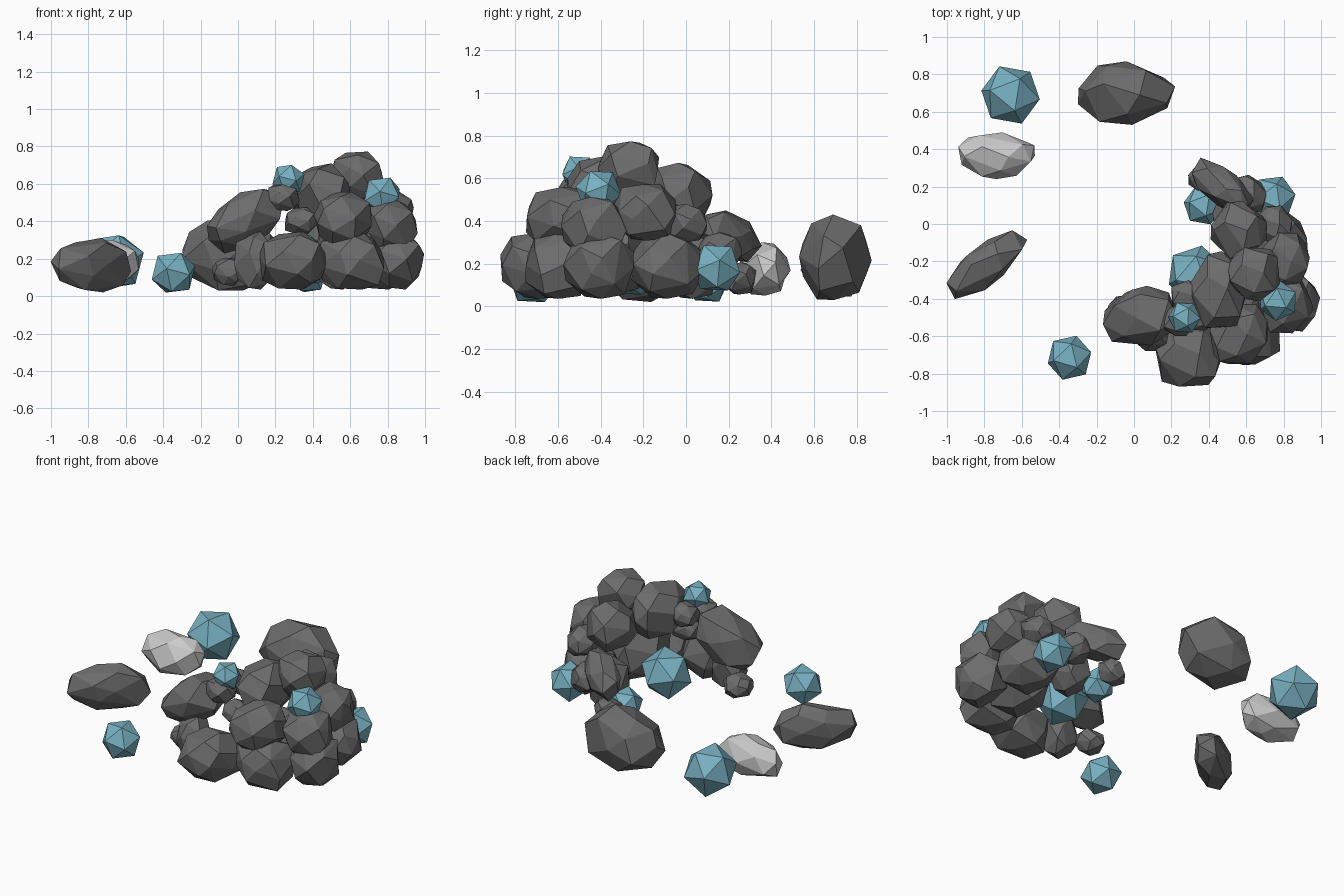
import bpy, bmesh, math, random
from mathutils import Vector, Euler

if "Cube" in bpy.data.objects:
    bpy.data.objects.remove(bpy.data.objects["Cube"])


def material(name, rgb):
    m = bpy.data.materials.new(name)
    m.diffuse_color = (*rgb, 1)
    m.use_nodes = True
    m.node_tree.nodes["Principled BSDF"].inputs["Base Color"].default_value = m.diffuse_color
    return m


dark = material("dark_stone", (0.15, 0.15, 0.15))
pale = material("pale_stone", (0.62, 0.62, 0.62))
blue = material("blue_crystal", (0.19, 0.44, 0.54))


def finish(bm, name, mat):
    bmesh.ops.recalc_face_normals(bm, faces=bm.faces)
    me = bpy.data.meshes.new(name)
    bm.to_mesh(me)
    bm.free()
    me.materials.append(mat)
    ob = bpy.data.objects.new(name, me)
    bpy.context.collection.objects.link(ob)
    return ob


def rock(name, centre, half, rot=(0, 0, 0), seed=0, mat=dark, n=22):
    """Faceted boulder: hull of jittered points on a slightly boxy ellipsoid, fitted to its half sizes."""
    rng = random.Random(seed)
    pts = []
    for i in range(n):
        z = 1 - 2 * (i + 0.5) / n
        a = i * 2.39996 + rng.uniform(-0.3, 0.3)
        r = math.sqrt(1 - z * z)
        p = Vector((r * math.cos(a), r * math.sin(a), z))
        p /= sum(abs(c) ** 2.4 for c in p) ** (1 / 2.4)
        pts.append(p * rng.uniform(0.93, 1.05))
    for k in range(3):
        lo, hi = min(p[k] for p in pts), max(p[k] for p in pts)
        for p in pts:
            p[k] = (2 * (p[k] - lo) / (hi - lo) - 1) * half[k]
    e = Euler([math.radians(d) for d in rot]).to_matrix()
    bm = bmesh.new()
    for p in pts:
        bm.verts.new(e @ p + Vector(centre))
    hull = bmesh.ops.convex_hull(bm, input=bm.verts)
    loose = [v for v in hull["geom_interior"] if isinstance(v, bmesh.types.BMVert)]
    bmesh.ops.delete(bm, geom=loose, context='VERTS')
    bmesh.ops.dissolve_limit(bm, angle_limit=math.radians(11), verts=bm.verts, edges=bm.edges)
    return finish(bm, name, mat)


def crystal(name, x, y, z, r, turn):
    bm = bmesh.new()
    bmesh.ops.create_icosphere(bm, subdivisions=1, radius=r)
    ob = finish(bm, name, blue)
    ob.location = (x, y, z)
    ob.rotation_euler = (0.55, 0.1, turn)


# Loose stones around the pile
rock("loose_rock_back", (-0.04, 0.70, 0.23), (0.26, 0.17, 0.20), seed=1)
rock("loose_rock_left", (-0.785, -0.215, 0.165), (0.25, 0.105, 0.145), (0, 0, 36), 2)
rock("pale_rock", (-0.735, 0.365, 0.175), (0.205, 0.125, 0.125), seed=3, mat=pale)

# Leaning slabs at the two ends of the pile, and the large stone bridging them
rock("leaning_slab_front", (0.04, -0.49, 0.41), (0.225, 0.16, 0.135), (0, -35, 0), 4)
rock("leaning_slab_back", (0.47, 0.20, 0.33), (0.19, 0.095, 0.105), (0, -18, -37), 5)
rock("bridging_rock", (0.45, -0.35, 0.54), (0.155, 0.205, 0.17), seed=6)
rock("core_rock", (0.60, -0.36, 0.24), (0.18, 0.20, 0.19), seed=7)

# Bottom course, all resting near the ground: x, y, half width, half depth
base = [(0.29, -0.70, 0.18, 0.17), (0.60, -0.60, 0.18, 0.155), (0.855, -0.41, 0.14, 0.165),
        (0.76, -0.08, 0.17, 0.18), (0.09, -0.58, 0.11, 0.10), (0.53, 0.03, 0.11, 0.12)]
for i, (x, y, hx, hy) in enumerate(base):
    rock(f"base_rock_{i + 1}", (x, y, 0.19), (hx, hy, 0.155), seed=10 + i)

# Upper courses: x, y, z, half width
upper = [(0.56, -0.59, 0.41, 0.155), (0.81, -0.43, 0.37, 0.15), (0.80, -0.19, 0.44, 0.14),
         (0.75, 0.00, 0.39, 0.095), (0.61, 0.16, 0.25, 0.10),
         (0.64, -0.27, 0.64, 0.14), (0.56, -0.03, 0.53, 0.15)]
for i, (x, y, z, r) in enumerate(upper):
    rock(f"upper_rock_{i + 1}", (x, y, z), (r, r * 1.03, r * 0.95), seed=30 + i)

# Small wedge stones filling the gaps
wedges = [(-0.05, -0.46, 0.13), (0.24, -0.52, 0.53), (0.29, -0.38, 0.54),
          (0.34, -0.49, 0.40), (0.38, 0.25, 0.13)]
for i, c in enumerate(wedges):
    rock(f"wedge_stone_{i + 1}", c, (0.09, 0.08, 0.075), seed=50 + i)

# Blue crystals
crystal("crystal_back_left", -0.66, 0.69, 0.185, 0.165, 0.1)
crystal("crystal_front", -0.345, -0.715, 0.125, 0.125, 0.5)
crystal("crystal_top", 0.27, -0.50, 0.625, 0.09, 0.2)
crystal("crystal_right", 0.77, -0.41, 0.54, 0.11, 0.7)
crystal("crystal_back_right", 0.745, 0.14, 0.18, 0.125, 0.4)
crystal("crystal_inner_small", 0.37, 0.10, 0.115, 0.11, 0.1)
crystal("crystal_inner_large", 0.33, -0.27, 0.19, 0.16, 0.6)
